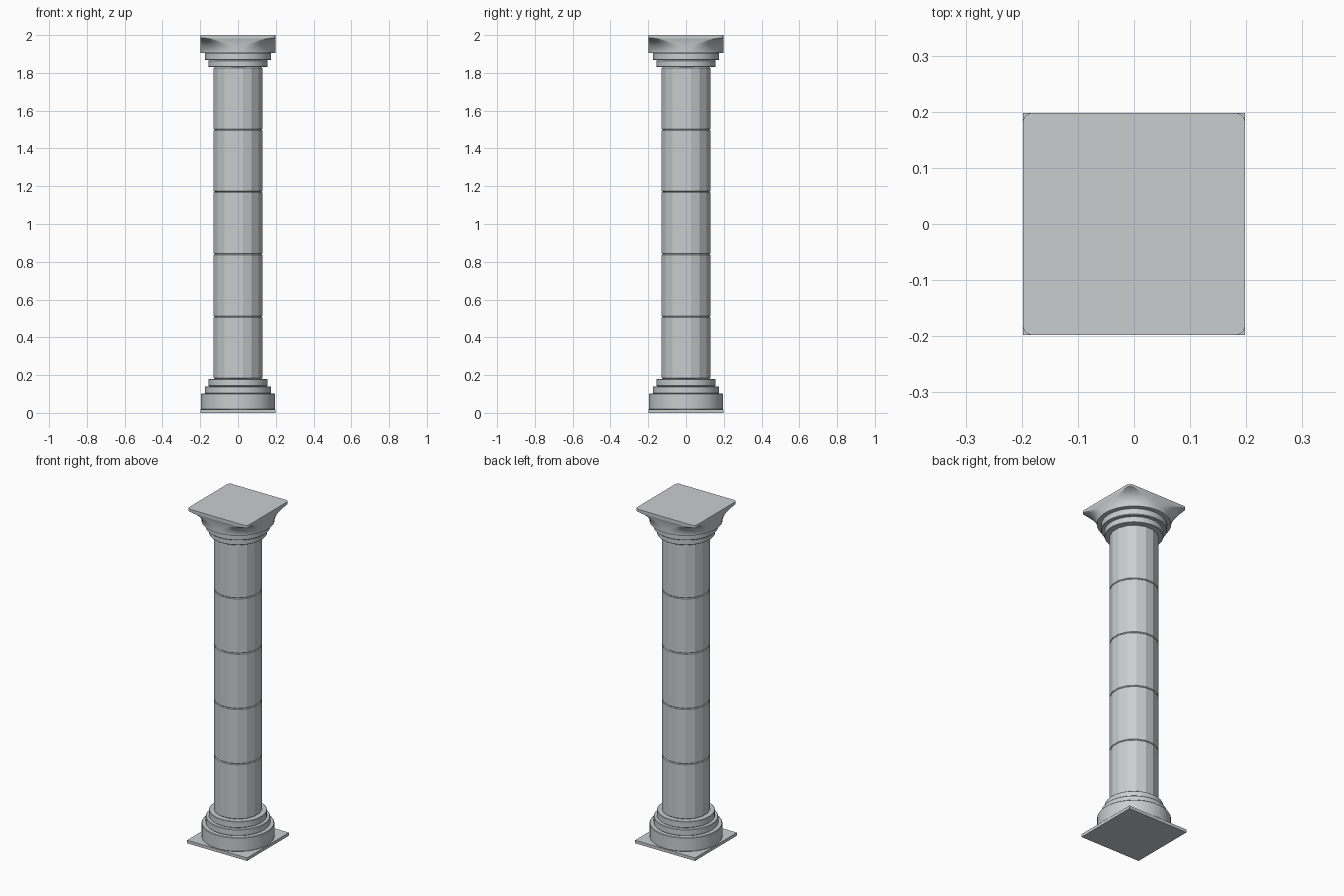
import bpy, bmesh, math

if "Cube" in bpy.data.objects:
    bpy.data.objects.remove(bpy.data.objects["Cube"])

stone = bpy.data.materials.new("pale grey stone")
stone.diffuse_color = (0.59, 0.615, 0.625, 1)
stone.use_nodes = True
stone.node_tree.nodes["Principled BSDF"].inputs["Base Color"].default_value = stone.diffuse_color


def loft(name, rings, smooth=False):
    """Skin a list of equal-length point rings and cap both ends."""
    bm = bmesh.new()
    loops = [[bm.verts.new(p) for p in r] for r in rings]
    n = len(loops[0])
    for a, b in zip(loops, loops[1:]):
        for i in range(n):
            j = (i + 1) % n
            bm.faces.new((a[i], a[j], b[j], b[i]))
    bm.faces.new(loops[0][::-1])
    bm.faces.new(loops[-1])
    bmesh.ops.recalc_face_normals(bm, faces=bm.faces)
    me = bpy.data.meshes.new(name)
    bm.to_mesh(me)
    bm.free()
    me.materials.append(stone)
    ob = bpy.data.objects.new(name, me)
    bpy.context.collection.objects.link(ob)
    if smooth:
        bpy.ops.object.select_all(action='DESELECT')
        ob.select_set(True)
        bpy.context.view_layer.objects.active = ob
        bpy.ops.object.shade_smooth_by_angle(angle=math.radians(35))
    return ob


def circle(r, z, n):
    return [(r * math.cos(2 * math.pi * (i + .5) / n),
             r * math.sin(2 * math.pi * (i + .5) / n), z) for i in range(n)]


def disc(name, r, z0, z1, n, bevel=0.003, smooth=True):
    b = bevel
    return loft(name, [circle(r - b, z0, n), circle(r, z0 + b, n),
                       circle(r, z1 - b, n), circle(r - b, z1, n)], smooth)


def rounded_square(half, corner, z, k=10):
    """Square ring with corner arcs; corner == half gives a circle."""
    pts = []
    for q in range(4):
        base = q * math.pi / 2
        cx = (half - corner) * math.sqrt(2) * math.cos(base + math.pi / 4)
        cy = (half - corner) * math.sqrt(2) * math.sin(base + math.pi / 4)
        for i in range(k):
            a = base + (i + .5) / k * math.pi / 2
            pts.append((cx + corner * math.cos(a), cy + corner * math.sin(a), z))
    return pts


H = 0.198

# square plinth
loft("plinth", [[(-H, -H, z), (H, -H, z), (H, H, z), (-H, H, z)] for z in (0, 0.018)])

# stepped round base
disc("base_drum", 0.197, 0.018, 0.102, 40)
disc("base_lower_ring", 0.175, 0.102, 0.141, 40)
disc("base_upper_ring", 0.157, 0.141, 0.18, 40)

# five faceted shaft drums
for i in range(5):
    disc(f"shaft_drum_{i + 1}", 0.131, 0.18 + 0.33 * i, 0.18 + 0.33 * (i + 1),
         16, bevel=0.004, smooth=False)

# stepped rings under the capital
disc("capital_lower_ring", 0.157, 1.83, 1.867, 40)
disc("capital_upper_ring", 0.175, 1.867, 1.906, 40)

# capital flaring from a circle to a rounded square
rings = []
for s in range(11):
    t = s / 10
    flare = 1 - math.sqrt(1 - (0.98 * t) ** 2)
    flare /= 1 - math.sqrt(1 - 0.98 ** 2)
    rings.append(rounded_square(H, H + (0.018 - H) * flare, 1.906 + 0.079 * t))
rings.append(rounded_square(H, 0.018, 2.0))
loft("capital", rings, True)
